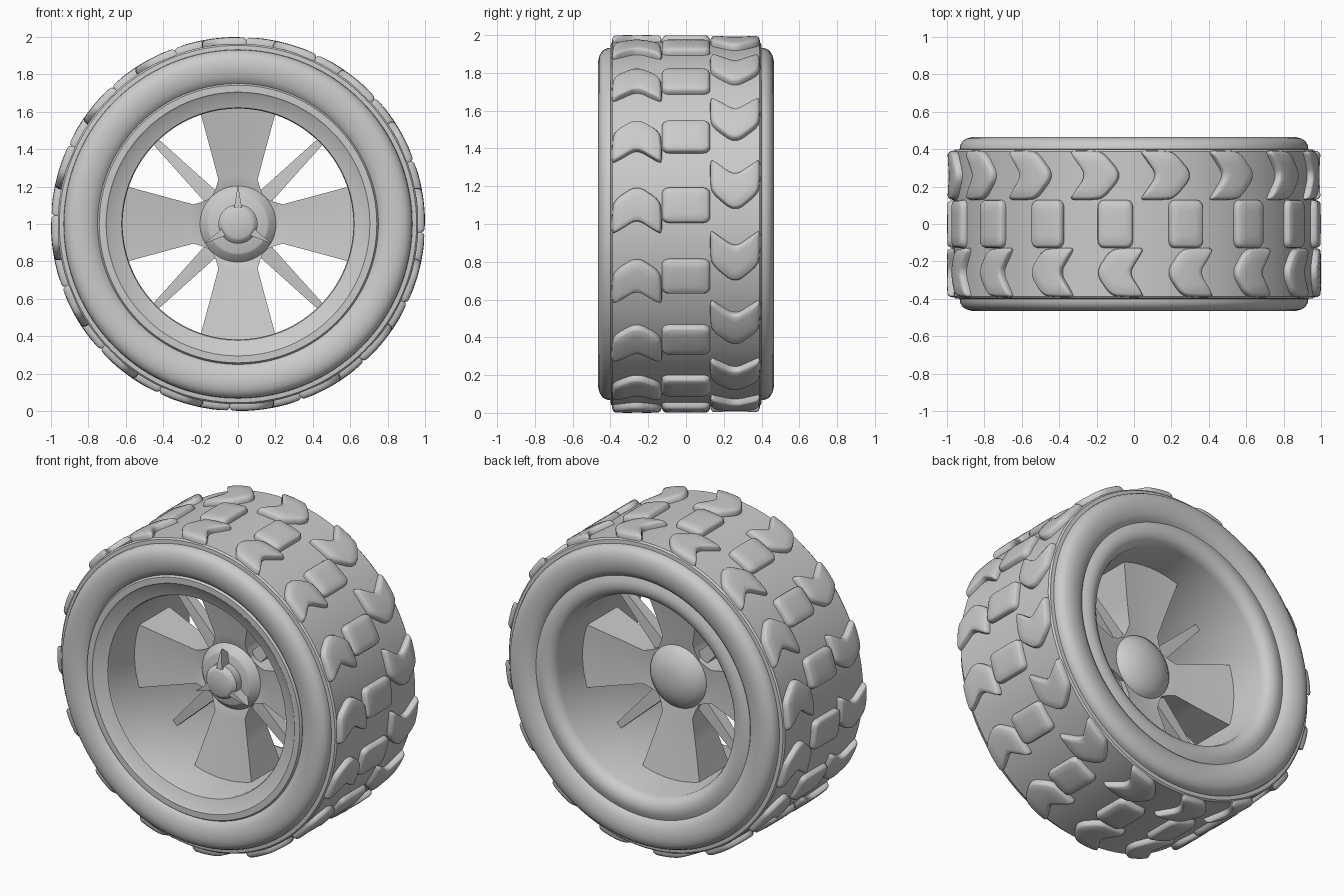
import bpy, bmesh
from math import sin, cos, pi, radians, sqrt

if "Cube" in bpy.data.objects:
    bpy.data.objects.remove(bpy.data.objects["Cube"])

CZ = 1.0  # axle height


def polar(r, a, y):
    return (r * cos(a), y, CZ + r * sin(a))


def finish(name, bm, recalc=True, angle=35):
    bmesh.ops.remove_doubles(bm, verts=bm.verts, dist=0.0002)
    if recalc:
        bmesh.ops.recalc_face_normals(bm, faces=bm.faces)
    me = bpy.data.meshes.new(name)
    bm.to_mesh(me)
    bm.free()
    ob = bpy.data.objects.new(name, me)
    bpy.context.collection.objects.link(ob)
    bpy.ops.object.select_all(action='DESELECT')
    ob.select_set(True)
    bpy.context.view_layer.objects.active = ob
    bpy.ops.object.shade_smooth_by_angle(angle=radians(angle))
    return ob


def lathe(name, profile, n=128):
    """Revolve (radius, y) points about the axle."""
    bm = bmesh.new()
    rows = [[bm.verts.new(polar(r, 2 * pi * j / n, y)) for j in range(n)] for r, y in profile]
    for a, b in zip(rows, rows[1:]):
        for j in range(n):
            k = (j + 1) % n
            bm.faces.new((a[j], b[j], b[k], a[k]))
    return finish(name, bm, recalc=False)


def add_arm(bm, angle, sections, cols=8):
    """Radial arm; each section is (radius, half width, front y, back y)."""
    rings = []
    for r, hw, y0, y1 in sections:
        ring = []
        for y, ts in ((y0, range(cols + 1)), (y1, range(cols, -1, -1))):
            for t in ts:
                u = hw * (2 * t / cols - 1)
                v = sqrt(r * r - u * u)
                ring.append(bm.verts.new((v * cos(angle) - u * sin(angle), y,
                                          CZ + v * sin(angle) + u * cos(angle))))
        rings.append(ring)
    m = len(rings[0])
    for a, b in zip(rings, rings[1:]):
        for j in range(m):
            k = (j + 1) % m
            bm.faces.new((a[j], b[j], b[k], a[k]))
    for ring in (rings[0], rings[-1]):
        for t in range(cols):
            bm.faces.new((ring[t], ring[t + 1], ring[m - 2 - t], ring[m - 1 - t]))


def arms(name, count, start, sections):
    bm = bmesh.new()
    for i in range(count):
        add_arm(bm, radians(start) + 2 * pi * i / count, sections)
    finish(name, bm)


def soften(pts, times=2):
    """Corner cutting that rounds an outline."""
    for _ in range(times):
        out = []
        for (a, b), (c, d) in zip(pts, pts[1:] + pts[:1]):
            out += [(a * .8 + c * .2, b * .8 + d * .2), (a * .2 + c * .8, b * .2 + d * .8)]
        pts = out
    return pts


def tread_row(name, outline, centre, offset, count=16):
    """Raised lugs; outline and centre are (degrees around tyre, y)."""
    layers = [(1.0, .945), (1.0, .968), (.98, .982), (.93, .993), (.86, .998), (.5, 1.0), (0.02, 1.0)]
    bm = bmesh.new()
    pts = soften(outline)
    for i in range(count):
        base = offset + 360 * i / count
        rings = []
        for s, r in layers:
            rings.append([bm.verts.new(polar(r, radians(base + centre[0] + (a - centre[0]) * s),
                                             centre[1] + (y - centre[1]) * s)) for a, y in pts])
        m = len(pts)
        for p, q in zip(rings, rings[1:]):
            for j in range(m):
                k = (j + 1) % m
                bm.faces.new((p[j], q[j], q[k], p[k]))
        bm.faces.new(rings[0])
        bm.faces.new(rings[-1])
    finish(name, bm, angle=50)


# Tyre: bulging sidewalls and a flat tread band
side = [(.745, .425), (.76, .442), (.79, .457), (.83, .465), (.865, .465), (.895, .457),
        (.918, .442), (.93, .42), (.932, .40), (.955, .398), (.964, .388)]
lathe("tyre", [(r, -y) for r, y in side] + [(r, y) for r, y in reversed(side)])

# Rim: stepped lip on the front, rounded lip on the back, straight barrel
lathe("rim", [(.755, .425), (.74, .43), (.715, .44), (.685, .443), (.655, .435), (.63, .415),
              (.617, .38), (.617, 0), (.617, -.40), (.622, -.41), (.695, -.436), (.705, -.444),
              (.742, -.444), (.755, -.425)])

# Tread: two opposed arrow rows and a centre row of pads
tread_row("centre_tread", [(-5.6, -.128), (-5.6, 0), (-5.6, .128), (0, .128),
                           (5.6, .128), (5.6, 0), (5.6, -.128), (0, -.128)], (0, 0), 5.9)
tread_row("front_tread", [(6.4, -.26), (1.5, -.135), (-4, -.128), (-9, -.128), (-8, -.165), (-4.4, -.26),
                          (-8, -.355), (-9, -.392), (-4, -.392), (1.5, -.385)], (-1, -.26), 5.9)
tread_row("back_tread", [(-.6, .26), (5.5, .135), (10, .128), (16.4, .128), (15.2, .16), (11, .26),
                         (15.2, .36), (16.4, .392), (10, .392), (5.5, .385)], (7, .26), 4.2)

# Hub: chamfered front disc and a domed back
lathe("hub", [(0, -.115), (.155, -.115), (.165, -.11), (.205, -.065), (.205, .05), (.19, .085),
              (.155, .115), (.10, .14), (.05, .15), (0, .153)], 64)
lathe("hub_cap", [(0, -.195), (.075, -.193), (.088, -.187), (.105, -.165), (.105, -.10)], 48)
arms("hub_fins", 3, 90, [(.085, .022, -.185, -.10), (.125, .014, -.183, -.10),
                         (.165, .008, -.178, -.11), (.205, .001, -.165, -.15)])

# Four wide blades and four thin diagonal spokes
arms("wide_spokes", 4, 0, [(.165, .15, -.06, .07), (.20, .142, -.065, .075), (.225, .118, -.075, .08),
                           (.26, .105, -.08, .085), (.40, .141, -.107, .107), (.62, .199, -.15, .15)])
arms("thin_spokes", 4, 45, [(.15, .046, -.04, .05), (.62, .02, -.005, .045)])
